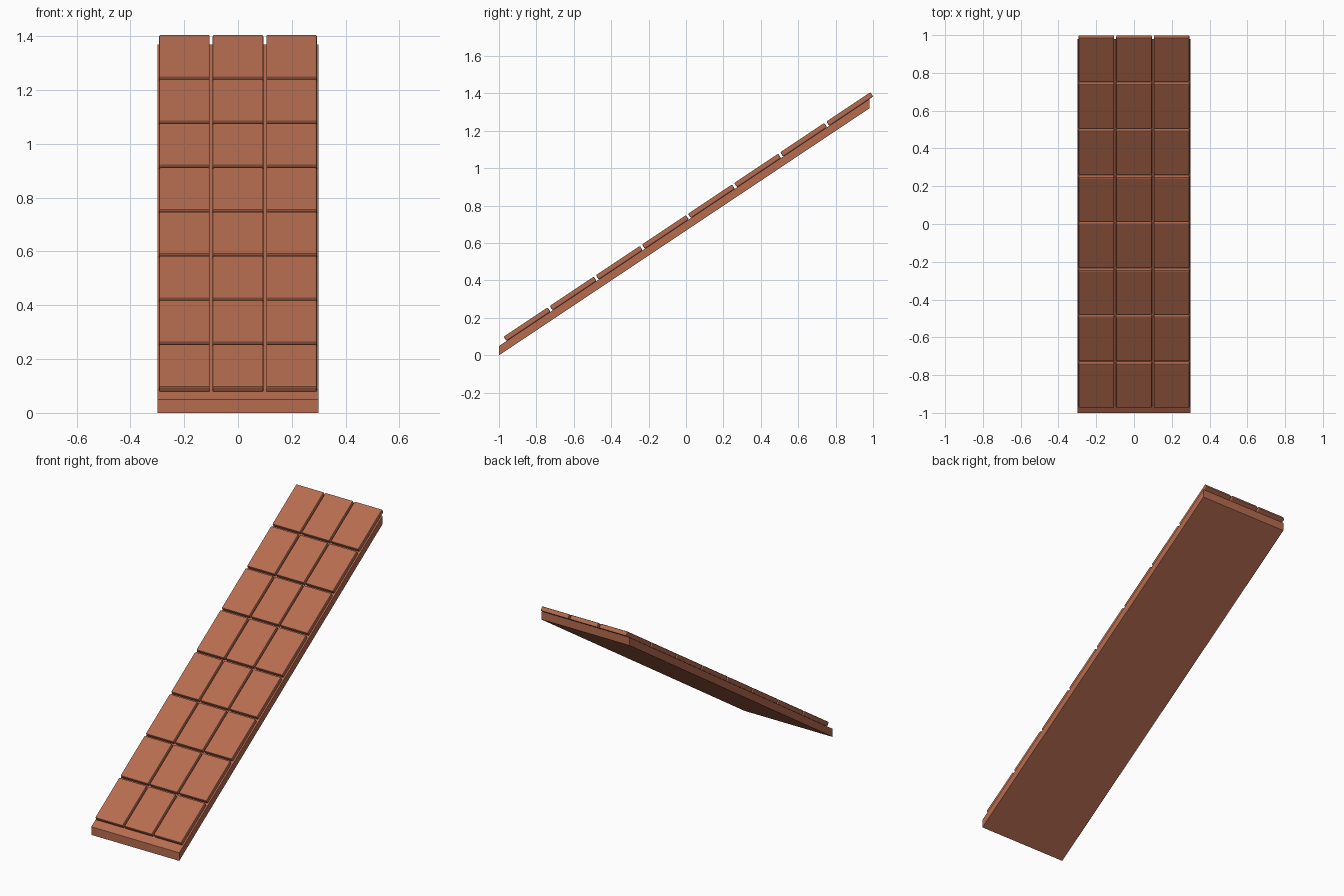
import bpy, bmesh, math
from mathutils import Matrix, Vector

cube = bpy.data.objects.get("Cube")
if cube:
    bpy.data.objects.remove(cube, do_unlink=True)

SLOPE = math.atan2(1.32, 1.98)
WIDTH, DEPTH, THICK = 0.6, 1.98, 0.05

terracotta = bpy.data.materials.new("terracotta")
terracotta.use_nodes = True
colour = (0.47, 0.15, 0.08, 1)
terracotta.diffuse_color = colour
terracotta.node_tree.nodes["Principled BSDF"].inputs["Base Color"].default_value = colour


def box(name, size, matrix, bevel=0):
    """Box of the given size, placed by a matrix, with optional rounded edges."""
    bm = bmesh.new()
    bmesh.ops.create_cube(bm, size=1)
    bmesh.ops.scale(bm, vec=size, verts=bm.verts)
    if bevel:
        bmesh.ops.bevel(bm, geom=bm.edges[:], offset=bevel, segments=2,
                        profile=0.5, affect='EDGES')
    bm.transform(matrix)
    mesh = bpy.data.meshes.new(name)
    bm.to_mesh(mesh)
    bm.free()
    mesh.materials.append(terracotta)
    obj = bpy.data.objects.new(name, mesh)
    bpy.context.collection.objects.link(obj)
    return obj


# Sloping base slab with upright ends
shear = Matrix.Identity(4)
shear[2][1] = math.tan(SLOPE)
box("roof_slab", (WIDTH, DEPTH, THICK),
    Matrix.Translation((0, -0.01, 0.66 + THICK / 2)) @ shear)

# Three columns of eight tiles lying on the slab
ROWS, COLUMNS = 8, 3
GAP, TILE_T = 0.0135, 0.027
pitch = 0.2465 / math.cos(SLOPE)
eave = Vector((0, -0.96, THICK + 0.04 * math.tan(SLOPE)))
roof = Matrix.Translation(eave) @ Matrix.Rotation(SLOPE, 4, 'X')
for row in range(ROWS):
    for col in range(COLUMNS):
        place = Matrix.Translation(((col - 1) * 0.199, row * pitch + (pitch - GAP) / 2,
                                    TILE_T / 2))
        box(f"tile_{row + 1}_{col + 1}", (0.188, pitch - GAP, TILE_T), roof @ place, 0.005)
